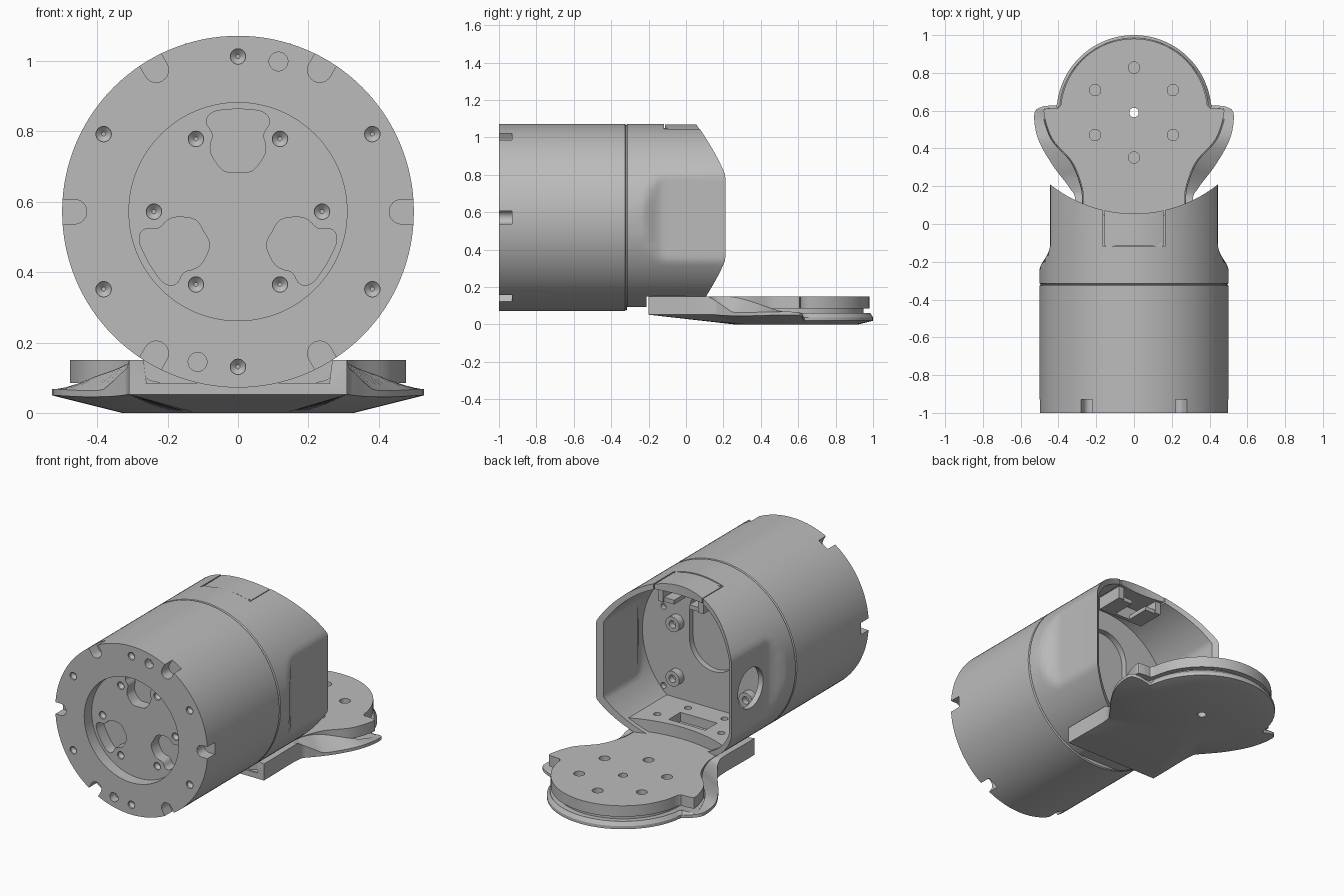
import bpy, bmesh, math
from math import sin, cos, pi, radians

if "Cube" in bpy.data.objects:
    bpy.data.objects.remove(bpy.data.objects["Cube"], do_unlink=True)

grey = bpy.data.materials.new("machined_grey")
grey.use_nodes = True
grey.diffuse_color = (0.5, 0.5, 0.5, 1)
grey.node_tree.nodes["Principled BSDF"].inputs["Base Color"].default_value = (0.5, 0.5, 0.5, 1)

AXIS = 0.572   # height of the drum axis
DISC = 0.59    # y of the lid disc centre


def loft(bm, rings):
    """Skin a stack of equal closed rings and cap both ends."""
    loops = [[bm.verts.new(p) for p in ring] for ring in rings]
    n = len(loops[0])
    for a, b in zip(loops, loops[1:]):
        for i in range(n):
            j = (i + 1) % n
            bm.faces.new((a[i], a[j], b[j], b[i]))
    bm.faces.new(loops[0][::-1])
    bm.faces.new(loops[-1])


def prism(bm, pts, lo, hi, axis="z"):
    place = {"z": lambda p, h: (p[0], p[1], h),
             "y": lambda p, h: (p[0], h, p[1]),
             "x": lambda p, h: (h, p[0], p[1])}[axis]
    loft(bm, [[place(p, h) for p in pts] for h in (lo, hi)])


def circle(cx, cy, r, n=32):
    return [(cx + r * cos(2 * pi * i / n), cy + r * sin(2 * pi * i / n)) for i in range(n)]


def rect(x0, x1, y0, y1):
    return [(x0, y0), (x1, y0), (x1, y1), (x0, y1)]


def turned(bm, profile, cx=0, cz=AXIS, n=96):
    """Loft circles of (radius, y) about an axis parallel to y."""
    loft(bm, [[(x, y, z) for x, z in circle(cx, cz, r, n)] for r, y in profile])


def finish(name, bm, angle=32):
    bmesh.ops.recalc_face_normals(bm, faces=bm.faces)
    mesh = bpy.data.meshes.new(name)
    bm.to_mesh(mesh)
    bm.free()
    obj = bpy.data.objects.new(name, mesh)
    bpy.context.collection.objects.link(obj)
    mesh.materials.append(grey)
    shade(obj, angle)
    return obj


def shade(obj, angle=32):
    bpy.ops.object.select_all(action="DESELECT")
    obj.select_set(True)
    bpy.context.view_layer.objects.active = obj
    bpy.ops.object.shade_smooth_by_angle(angle=radians(angle))


def boolean(obj, bm, operation="DIFFERENCE"):
    cutter = finish("cutter", bm)
    cutter.hide_render = True
    mod = obj.modifiers.new("cut", "BOOLEAN")
    mod.operation, mod.solver, mod.object = operation, "EXACT", cutter
    bpy.context.view_layer.objects.active = obj
    bpy.ops.object.modifier_apply(modifier=mod.name)
    bpy.data.objects.remove(cutter, do_unlink=True)
    shade(obj)


def smooth(ctrl, steps=6):
    """Catmull-Rom curve through control points."""
    p = [ctrl[0]] + ctrl + [ctrl[-1]]
    out = []
    for a, b, c, d in zip(p, p[1:], p[2:], p[3:]):
        for k in range(steps):
            t = k / steps
            out.append(tuple(0.5 * (2 * b[i] + (c[i] - a[i]) * t
                       + (2 * a[i] - 5 * b[i] + 4 * c[i] - d[i]) * t * t
                       + (3 * b[i] - a[i] - 3 * c[i] + d[i]) * t ** 3) for i in (0, 1)))
    return out + [ctrl[-1]]


def mirrored(half):
    return half + [(-x, y) for x, y in reversed(half) if x > 1e-6]


# Drum with recessed front face
bm = bmesh.new()
turned(bm, [(0.31, -0.93), (0.31, -1), (0.5, -1), (0.5, -0.326), (0.493, -0.32)], n=128)
drum = finish("drum", bm)

# Rim notches, screw holes and lobed pockets
bm = bmesh.new()
half_lobe = [(0, 0.292), (0.06, 0.287), (0.086, 0.27), (0.088, 0.248), (0.072, 0.22),
             (0.079, 0.185), (0.072, 0.155), (0.04, 0.116), (0, 0.113)]
lobe = mirrored(smooth(half_lobe, 3))
notch = [(0.465 - 0.035 * sin(pi * i / 12), 0.035 * cos(pi * i / 12)) for i in range(13)]
notch += [(0.56, -0.035), (0.56, 0.035)]


def spun(pts, a):
    return [(x * cos(a) - y * sin(a), AXIS + x * sin(a) + y * cos(a)) for x, y in pts]


for k in range(6):
    a = k * pi / 3
    prism(bm, spun(notch, a), -1.05, -0.93, "y")
    turned(bm, [(0.022, -0.95), (0.022, -0.92), (0.006, -0.905)], 0.239 * cos(a), AXIS + 0.239 * sin(a), 20)
    b = a + pi / 6
    turned(bm, [(0.022, -1.02), (0.022, -0.99), (0.006, -0.975)], 0.441 * cos(b), AXIS + 0.441 * sin(b), 20)
    if k % 2 == 0:
        prism(bm, spun(lobe, a), -0.95, -0.86, "y")
for s in (1, -1):
    prism(bm, circle(s * 0.115, AXIS + s * 0.427, 0.027, 20), -1.02, -0.95, "y")
boolean(drum, bm)

# Housing: round at the seam, flat-sided toward the back
stations = [(-0.32, 0), (-0.314, 0), (-0.24, 0), (-0.215, 0.008), (-0.18, 0.03), (-0.15, 0.047),
            (-0.125, 0.054), (-0.1, 0.055), (0.25, 0.055)]


def housing_solid(inset, start=-0.32):
    bm = bmesh.new()
    rings = []
    for y, squeeze in stations:
        if y < start:
            continue
        r = 0.5 - inset - (0.007 if y == -0.32 else 0)
        lim = 0.5 - inset - squeeze
        rings.append([(max(-lim, min(lim, x)), y, z) for x, z in circle(0, AXIS, r, 128)])
    if start > -0.32:
        rings.insert(0, [(x, start, z) for x, y, z in rings[0]])
        rings.append([(x, 0.3, z) for x, y, z in rings[-1]])
    loft(bm, rings)
    return bm


def saddle(r=0.716):
    bm = bmesh.new()
    prism(bm, circle(0, 0.771, r, 160), -0.1, 1.3)
    return bm


housing = finish("housing", housing_solid(0))
boolean(housing, housing_solid(0.032, -0.26))
boolean(housing, saddle())
bm = bmesh.new()
prism(bm, rect(-0.6, 0.6, -0.316, 0.4), -0.1, 0.093)
boolean(housing, bm)
bm = bmesh.new()
prism(bm, rect(-0.6, 0.6, -0.21, 0.4), -0.1, 0.15)
prism(bm, circle(0.03, AXIS, 0.118, 48), -0.6, -0.3, "x")
prism(bm, rect(-0.163, 0.163, -0.118, 0.3), 0.9, 1.2)
slot = [(0.16 * cos(pi * i / 16), 0.76 + 0.16 * sin(pi * i / 16)) for i in range(17)]
slot += [(-0.16 * cos(pi * i / 16), 0.6 - 0.16 * sin(pi * i / 16)) for i in range(17)]
prism(bm, slot, -0.295, -0.2, "y")
for x in (-0.33, 0.33):
    for z in (0.27, 0.74):
        prism(bm, circle(x, z, 0.018, 16), -0.29, -0.2, "y")
boolean(housing, bm)

# Latch panel in the roof
bm = bmesh.new()
turned(bm, [(0.497, -0.113), (0.497, 0.2)], n=128)
latch = finish("latch_panel", bm)
bm = bmesh.new()
prism(bm, rect(-0.157, 0.157, -0.2, 0.3), 1.015, 1.2)
boolean(latch, bm, "INTERSECT")
boolean(latch, saddle())

# Latch bracket with two hooks
bm = bmesh.new()
for s in (1, -1):
    prism(bm, rect(s * 0.115, s * 0.15, -0.1, 0.05), 0.94, 1.02)
    prism(bm, rect(s * 0.05, s * 0.115, -0.1, 0.04), 0.94, 0.965)
prism(bm, rect(-0.15, 0.15, -0.12, -0.1), 0.94, 1.05)
finish("latch_bracket", bm)

# Inner floor with pocket and screw holes
floor = finish("inner_floor", housing_solid(0.02, -0.27))
bm = bmesh.new()
prism(bm, rect(-0.6, 0.6, -0.265, 0.25), 0.15, 0.22)
boolean(floor, bm, "INTERSECT")
boolean(floor, saddle(0.74))
bm = bmesh.new()
prism(bm, rect(-0.12, 0.12, -0.12, -0.01), 0.165, 0.3)
for s in (1, -1):
    prism(bm, circle(s * 0.21, -0.03, 0.02, 20), 0.17, 0.3)
    prism(bm, circle(s * 0.12, -0.19, 0.02, 20), 0.17, 0.3)
boolean(floor, bm)

# Screw bosses on the inner wall
for s in (1, -1):
    for level, z in (("upper", 0.673), ("lower", 0.35)):
        bm = bmesh.new()
        turned(bm, [(0.045, -0.265), (0.045, -0.215), (0.022, -0.215), (0.022, -0.25)], s * 0.24, z, 24)
        finish(f"{level}_boss_{'left' if s > 0 else 'right'}", bm)


# Lid outlines: disc arc, ear, waist and tail
def lid_half(r, ctrl, tail):
    arc = [(r * sin(radians(a)), DISC + r * cos(radians(a))) for a in range(0, 85, 4)]
    return arc + smooth(ctrl) + tail


outer = mirrored(lid_half(0.41, [(0.415, 0.628), (0.49, 0.62), (0.528, 0.58), (0.508, 0.45), (0.43, 0.31),
                                 (0.34, 0.19), (0.31, 0.12), (0.31, -0.1)],
                          [(0.31, -0.2), (0.265, -0.2), (0, -0.2)]))
inner = mirrored(lid_half(0.395, [(0.405, 0.615), (0.46, 0.612), (0.485, 0.59), (0.44, 0.45), (0.335, 0.33),
                                  (0.285, 0.21), (0.272, 0.12), (0.27, -0.1)],
                          [(0.268, -0.19), (0.26, -0.19), (0, -0.19)]))


def clamp(v, lo=0.0, hi=1.0):
    return max(lo, min(hi, v))


def under(x, y):
    return clamp(0.25 * (math.hypot(x, y - DISC) - 0.33), 0, 0.052)


def rim(x, y):
    if y < -0.15 and abs(x) < 0.266:
        return 0.085
    return 0.06 + 0.09 * (0.5 + 0.5 * cos(pi * clamp((y - 0.2) / 0.4)))


def shoulder(x, y):
    low = under(x, y) + 0.018
    return low + (rim(x, y) - low) * clamp((0.25 - y) / 0.13)


def on_base(x, y):
    d = math.hypot(x, y - DISC)
    return (0.33 * x / d, DISC + 0.33 * (y - DISC) / d, 0)


# Lid shell
bm = bmesh.new()
loft(bm, [[on_base(*p) for p in outer],
          [(x, y, under(x, y)) for x, y in outer],
          [(x, y, shoulder(x, y)) for x, y in outer],
          [(x, y, rim(x, y)) for x, y in inner],
          [(x * 0.99, y, 0.058) for x, y in inner]])
lid = finish("lid_shell", bm)
bm = bmesh.new()
prism(bm, circle(0, DISC, 0.025), -0.1, 0.3)
boolean(lid, bm)

# Lid plate standing on a narrower core
bm = bmesh.new()
prism(bm, [(x * 0.985, DISC + (y - DISC) * 0.99) for x, y in inner if y > 0.0], 0.085, 0.15)
plate = finish("lid_plate", bm)
bm = bmesh.new()
for k in range(6):
    a = k * pi / 3 + pi / 6
    prism(bm, circle(0.238 * cos(a), DISC + 0.238 * sin(a), 0.03), 0.11, 0.2)
prism(bm, circle(0, DISC, 0.025), 0, 0.3)
boolean(plate, bm)
bm = bmesh.new()
loft(bm, [[(x, y, z) for x, y in circle(0, DISC, r, 64)]
          for r, z in ((0.025, 0.05), (0.36, 0.05), (0.36, 0.09), (0.025, 0.09))])
core = finish("lid_core", bm)
bm = bmesh.new()
prism(bm, circle(0, DISC, 0.026), 0, 0.3)
boolean(core, bm)

# Hinge tongue under the housing
bm = bmesh.new()
prism(bm, smooth([(-0.22, 0.085), (-0.262, 0.1), (-0.27, 0.152)], 4)
      + smooth([(0.27, 0.152), (0.262, 0.1), (0.22, 0.085)], 4), -0.185, 0.0, "y")
finish("hinge_tongue", bm)
